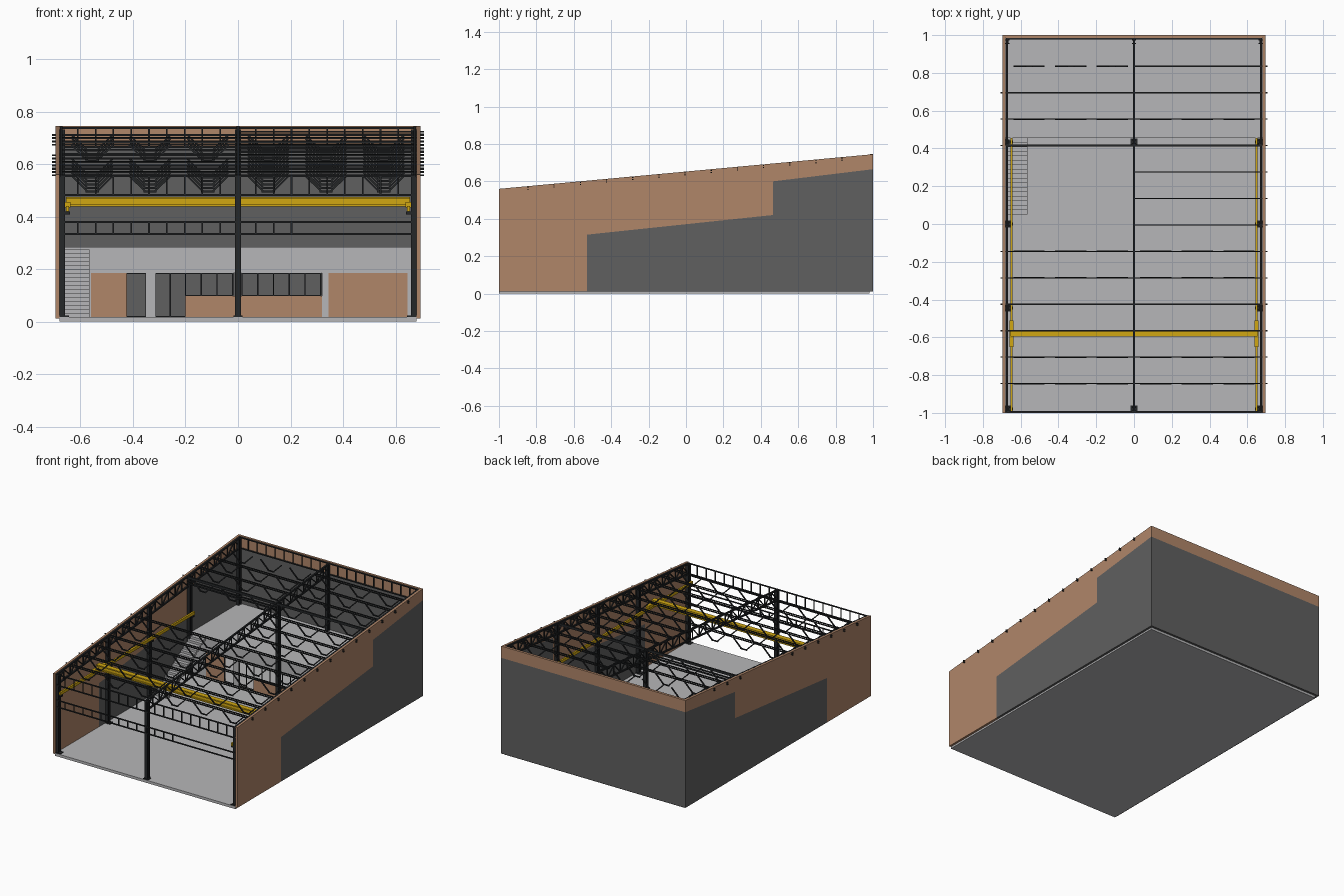
import bpy, bmesh
from mathutils import Vector, Matrix

if "Cube" in bpy.data.objects:
    bpy.data.objects.remove(bpy.data.objects["Cube"])

def mat(name, r, g, b):
    m = bpy.data.materials.new(name)
    m.diffuse_color = (r, g, b, 1)
    m.use_nodes = True
    m.node_tree.nodes["Principled BSDF"].inputs["Base Color"].default_value = m.diffuse_color
    return m

BROWN = mat("brown panel", 0.434, 0.238, 0.141)
DARK = mat("dark cladding", 0.117, 0.117, 0.117)
LIGHT = mat("light concrete", 0.47, 0.47, 0.48)
STEEL = mat("black steel", 0.018, 0.02, 0.022)
YELLOW = mat("crane yellow", 0.64, 0.39, 0.006)

def finish(name, bm, material):
    bmesh.ops.recalc_face_normals(bm, faces=bm.faces)
    me = bpy.data.meshes.new(name)
    bm.to_mesh(me)
    bm.free()
    me.materials.append(material)
    ob = bpy.data.objects.new(name, me)
    bpy.context.collection.objects.link(ob)
    return ob

def add_box(bm, x0, x1, y0, y1, z0, z1):
    m = Matrix.Translation(((x0 + x1) / 2, (y0 + y1) / 2, (z0 + z1) / 2))
    bmesh.ops.create_cube(bm, size=1, matrix=m @ Matrix.Diagonal((x1 - x0, y1 - y0, z1 - z0, 1)))

def add_bar(bm, p, q, t=0.007):
    p, q = Vector(p), Vector(q)
    d = q - p
    m = Matrix.Translation((p + q) / 2) @ d.to_track_quat('Z', 'Y').to_matrix().to_4x4()
    bmesh.ops.create_cube(bm, size=1, matrix=m @ Matrix.Diagonal((t, t, d.length, 1)))

def boxes(name, material, *dims):
    bm = bmesh.new()
    for d in dims:
        add_box(bm, *d)
    return finish(name, bm, material)

def side_prism(name, profile, x0, x1, material):
    """Extrude a (y, z) outline along x."""
    bm = bmesh.new()
    f = bm.faces.new([bm.verts.new((x0, y, z)) for y, z in profile])
    r = bmesh.ops.extrude_face_region(bm, geom=[f])
    bmesh.ops.translate(bm, vec=(x1 - x0, 0, 0),
                        verts=[v for v in r['geom'] if isinstance(v, bmesh.types.BMVert)])
    return finish(name, bm, material)

def roof(y):
    return 0.56 + (y + 1) * 0.0925

# floor slab
boxes("floor_slab", LIGHT, (-0.68, 0.68, -1, 0.98, 0, 0.018))

# side walls: stepped dark cladding set into brown panels
clad = [(-0.53, 0.012), (1, 0.012), (1, 0.665), (0.465, 0.6), (0.465, 0.42), (-0.53, 0.315)]
brown = [(-1, 0.012), (-0.53, 0.012), (-0.53, 0.315), (0.465, 0.42),
         (0.465, 0.6), (1, 0.665), (1, 0.745), (-1, 0.56)]
for s, n in ((-1, "left"), (1, "right")):
    side_prism(n + "_wall_cladding", clad, s * 0.68, s * 0.695, DARK)
    side_prism(n + "_wall_panel", brown, s * 0.68, s * 0.695, BROWN)

# back wall
boxes("back_wall_cladding", DARK, (-0.68, 0.68, 0.985, 1, 0.012, 0.665))
boxes("back_wall_panel", BROWN, (-0.68, 0.68, 0.985, 1, 0.665, 0.745))

# mezzanine deck and the office front below it
Y0, Y1 = 0.455, 0.47
boxes("mezzanine_deck", LIGHT, (-0.68, 0.68, Y0, 0.985, 0.265, 0.285))
boxes("office_front_wall", LIGHT, (-0.68, 0.68, Y0, Y1, 0.185, 0.265),
      (-0.68, -0.56, Y0, Y1, 0.018, 0.185), (-0.35, -0.315, Y0, Y1, 0.018, 0.185),
      (0.32, 0.345, Y0, Y1, 0.018, 0.185), (0.645, 0.68, Y0, Y1, 0.018, 0.185))
boxes("office_panels", BROWN, (-0.56, -0.425, Y0, Y1, 0.018, 0.185),
      (-0.2, 0.32, Y0, Y1, 0.018, 0.098), (0.345, 0.645, Y0, Y1, 0.018, 0.185))

# door and window frames
bm = bmesh.new()
for x0, x1, z0, n in ((-0.425, -0.35, 0.02, 1), (-0.315, -0.2, 0.02, 2),
                      (-0.2, -0.02, 0.1, 3), (0.015, 0.315, 0.1, 5)):
    for i in range(n + 1):
        x = x0 + (x1 - x0) * i / n
        add_bar(bm, (x, 0.46, z0), (x, 0.46, 0.185), 0.005)
    for z in (z0, 0.185):
        add_bar(bm, (x0, 0.46, z), (x1, 0.46, z), 0.005)
finish("office_frames", bm, STEEL)

# staircase
bm = bmesh.new()
N = 17
for i in range(N):
    y, z = 0.05 + 0.405 * i / N, 0.018 + 0.257 * i / N
    add_box(bm, -0.668, -0.565, y, y + 0.405 / N, z, z + 0.257 / N)
finish("staircase", bm, LIGHT)

# H section columns with base plates
def column(name, x, y, w, d):
    z = roof(y) - 0.01
    p = 0.018
    cx = max(-0.662, min(0.662, x))
    boxes(name, STEEL, (x - w, x + w, y - d, y - d + 0.006, 0.018, z),
          (x - w, x + w, y + d - 0.006, y + d, 0.018, z),
          (x - 0.004, x + 0.004, y - d, y + d, 0.018, z),
          (cx - p, cx + p, y - p, y + p, 0.018, 0.023))

for y in (-0.98, -0.445, 0, 0.435, 0.965):
    for s in (-1, 1):
        column("side_column", s * 0.669, y, 0.01, 0.013)
for y in (-0.98, 0.435, 0.965):
    column("centre_column", 0, y, 0.011, 0.013)

# sloped trusses running front to back
def long_truss(name, x):
    bm = bmesh.new()
    top, low = -0.006, -0.075
    for o in (top, low):
        add_bar(bm, (x, -0.995, roof(-0.995) + o), (x, 0.995, roof(0.995) + o), 0.01)
    n = 28
    ys = [-0.99 + 1.98 * i / n for i in range(n + 1)]
    for i, y in enumerate(ys):
        add_bar(bm, (x, y, roof(y) + low), (x, y, roof(y) + top), 0.006)
        if i < n:
            a, b = (top, low) if i % 2 else (low, top)
            add_bar(bm, (x, y, roof(y) + a), (x, ys[i + 1], roof(ys[i + 1]) + b), 0.006)
    finish(name, bm, STEEL)

long_truss("left_truss", -0.673)
long_truss("centre_truss", 0)
long_truss("right_truss", 0.673)

# bar joists across each bay, with hanging V webs
def joist(name, y, s, chord=True):
    bm = bmesh.new()
    z = roof(y)
    if chord:
        for o in (-0.006, -0.017):
            add_bar(bm, (0, y, z + o), (s * 0.708, y, z + o), 0.006)
    for i in range(3):
        c = s * (0.06 + 0.22 * i + 0.055)
        for k in (-1, 1):
            add_bar(bm, (c + k * 0.08, y, z - 0.017), (c + k * 0.018, y, z - 0.078))
        add_bar(bm, (c - 0.025, y, z - 0.078), (c + 0.025, y, z - 0.078))
    finish(name, bm, STEEL)

for i in range(13):
    y = -0.845 + 0.14 * i
    joist("right_joist", y, 1)
    if i not in (6, 7, 8):
        joist("left_joist", y, -1, chord=i != 12)

# cross beams on the middle column line
boxes("mid_cross_beam", STEEL, (-0.67, 0.67, 0.41, 0.42, 0.678, 0.688),
      (-0.67, 0, 0.41, 0.42, 0.635, 0.643), (-0.67, 0, 0.41, 0.42, 0.652, 0.658))

# ladder girders on the front and back
def ladder(name, y, z0, z1, x_end=0.67):
    bm = bmesh.new()
    for z in (z0, z1):
        add_bar(bm, (-0.675, y, z), (0.675, y, z))
    x = -0.61
    while x < x_end:
        add_bar(bm, (x, y, z0), (x, y, z1), 0.006)
        x += 0.0678
    finish(name, bm, STEEL)

ladder("front_top_girder", -0.994, 0.482, 0.554)
ladder("front_window_girder", -0.994, 0.334, 0.38, 0.22)
ladder("back_top_girder", 0.98, 0.665, 0.738)

# overhead crane: runway rails, brackets, end trucks and bridge
for s in (-1, 1):
    a, b = sorted((s * 0.643, s * 0.655))
    boxes("crane_rail", YELLOW, (a, b, -0.995, 0.455, 0.42, 0.44))
    a, b = sorted((s * 0.638, s * 0.658))
    boxes("crane_end_truck", YELLOW, (a, b, -0.65, -0.51, 0.435, 0.455))
    a, b = sorted((s * 0.64, s * 0.672))
    boxes("rail_brackets", STEEL, *[(a, b, y - 0.008, y + 0.008, 0.408, 0.42)
                                    for y in (-0.98, -0.445, 0, 0.435)])
boxes("crane_bridge", YELLOW, (-0.655, 0.655, -0.595, -0.562, 0.467, 0.475),
      (-0.655, 0.655, -0.586, -0.571, 0.446, 0.467), (-0.655, 0.655, -0.595, -0.562, 0.438, 0.446))
